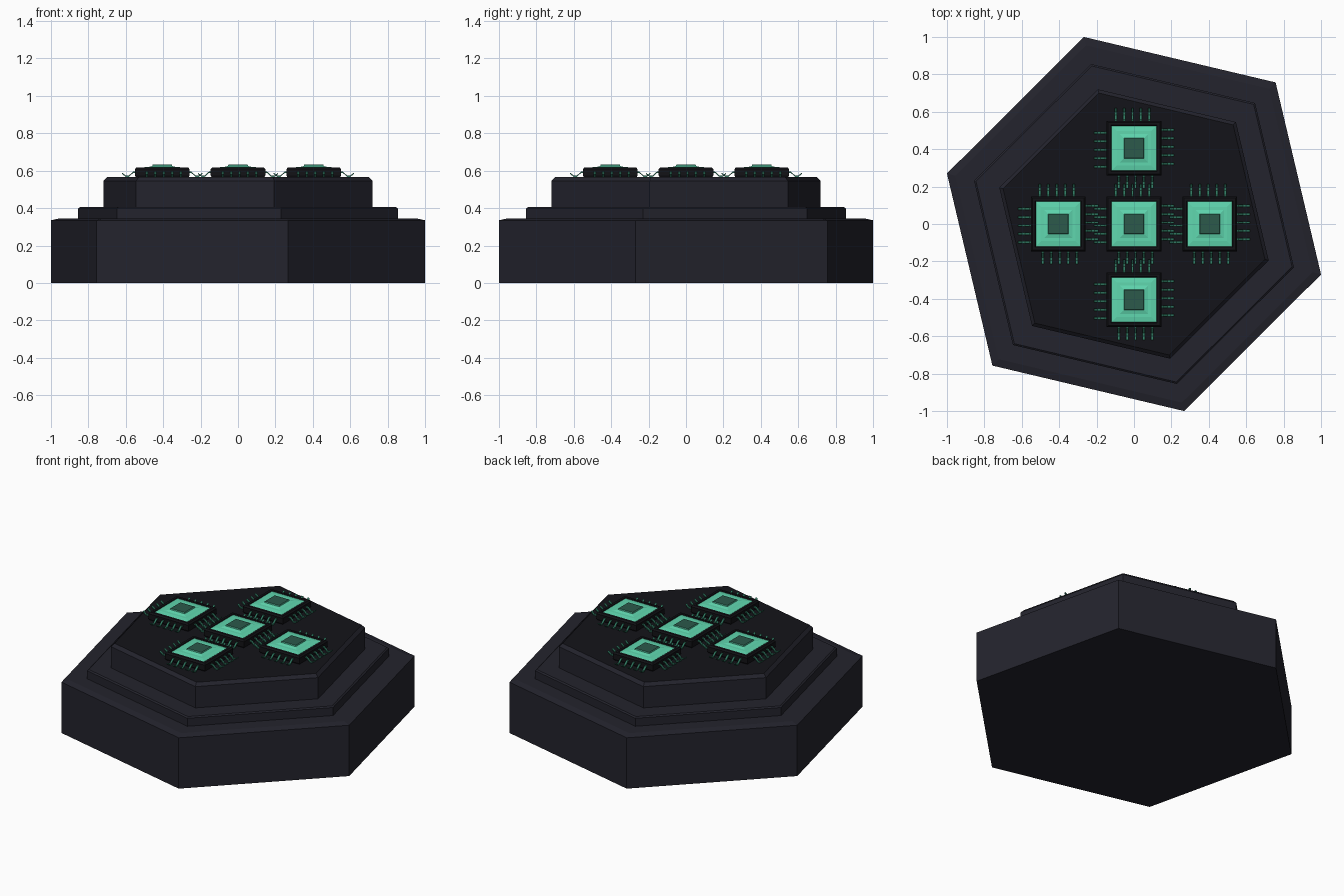
import bpy, bmesh, math
from mathutils import Matrix

if "Cube" in bpy.data.objects:
    bpy.data.objects.remove(bpy.data.objects["Cube"])


def material(name, r, g, b):
    m = bpy.data.materials.new(name)
    m.diffuse_color = (r, g, b, 1)
    m.use_nodes = True
    m.node_tree.nodes["Principled BSDF"].inputs["Base Color"].default_value = m.diffuse_color
    return m


NAVY = material("dark navy", 0.017, 0.017, 0.026)
DECK = material("deck black", 0.007, 0.007, 0.010)
BLACK = material("chip black", 0.006, 0.006, 0.008)
MINT = material("mint green", 0.115, 0.68, 0.43)
TEAL = material("mid green", 0.06, 0.36, 0.23)
PAD = material("core green", 0.025, 0.10, 0.07)
PIN = material("pin green", 0.03, 0.19, 0.12)


def finish(bm, name, mats):
    bmesh.ops.recalc_face_normals(bm, faces=bm.faces)
    me = bpy.data.meshes.new(name)
    bm.to_mesh(me)
    bm.free()
    for m in mats:
        me.materials.append(m)
    ob = bpy.data.objects.new(name, me)
    bpy.context.collection.objects.link(ob)
    return ob


def loft(bm, outline, steps, centre=(0, 0), cap_mat=0, mats=None):
    """Stack scaled copies of an outline; steps are (scale, z)."""
    rings = [[bm.verts.new((centre[0] + x * s, centre[1] + y * s, z))
              for x, y in outline] for s, z in steps]
    n = len(outline)
    bm.faces.new(rings[0][::-1])
    for k, (a, b) in enumerate(zip(rings, rings[1:])):
        for i in range(n):
            f = bm.faces.new((a[i], a[(i + 1) % n], b[(i + 1) % n], b[i]))
            f.material_index = mats[k] if mats else 0
    bm.faces.new(rings[-1]).material_index = cap_mat


# rotated hexagon, symmetric through the centre
half = [(-0.268, 1.0), (-1.0, 0.27), (-0.757, -0.757)]
HEX = half + [(-x, -y) for x, y in half]
SQUARE = [(-1, -1), (1, -1), (1, 1), (-1, 1)]

# stepped pedestal: base, middle step and top deck
for name, steps, mats, cap in (
        ("pedestal_base", [(1, 0), (1, 0.335), (0.955, 0.345)], [NAVY], 0),
        ("middle_step", [(0.855, 0.33), (0.855, 0.398), (0.845, 0.405)], [NAVY], 0),
        ("top_deck", [(0.72, 0.39), (0.72, 0.545), (0.70, 0.565)], [NAVY, DECK], 1)):
    bm = bmesh.new()
    loft(bm, HEX, steps, cap_mat=cap)
    finish(bm, name, mats)


def box_pin(bm, turn, across, path, width):
    """Bent flat leg: path of (distance, z) swept at a sideways offset."""
    t = 0.007
    rings = []
    for d, z in path:
        rings.append([bm.verts.new(turn @ p) for p in (
            Matrix.Translation((d, across + sy * width / 2, z + sz * t / 2)).translation
            for sy, sz in ((-1, -1), (1, -1), (1, 1), (-1, 1)))])
    for a, b in zip(rings, rings[1:]):
        for i in range(4):
            bm.faces.new((a[i], a[(i + 1) % 4], b[(i + 1) % 4], b[i]))
    bm.faces.new(rings[0][::-1])
    bm.faces.new(rings[-1])


D = 0.405
PATH = [(0.12, 0.592), (0.155, 0.592), (0.178, 0.571), (0.195, 0.571), (0.215, 0.586)]
spots = {"centre": (0, 0), "right": (D, 0), "left": (-D, 0),
         "back": (0, D), "front": (0, -D)}

for label, (cx, cy) in spots.items():
    # package with raised rim and sunken window
    bm = bmesh.new()
    loft(bm, SQUARE, [(0.138, 0.56), (0.146, 0.575), (0.146, 0.608), (0.138, 0.618),
                      (0.124, 0.618), (0.120, 0.612)], (cx, cy))
    finish(bm, "chip_body_" + label, [BLACK])

    # glowing plate: mint border, sloped core, dark top
    bm = bmesh.new()
    loft(bm, SQUARE, [(0.119, 0.605), (0.119, 0.615), (0.092, 0.619), (0.076, 0.619),
                      (0.054, 0.625), (0.051, 0.632)],
         (cx, cy), cap_mat=2, mats=[0, 0, 0, 0, 1])
    finish(bm, "chip_core_" + label, [MINT, TEAL, PAD])

    # rows of legs on all four sides
    bm = bmesh.new()
    for q in range(4):
        turn = Matrix.Translation((cx, cy, 0)) @ Matrix.Rotation(q * math.pi / 2, 4, 'Z')
        shift = 0.008
        for i in range(-2, 3):
            box_pin(bm, turn, i * 0.045 + shift, PATH, 0.013)
    finish(bm, "chip_legs_" + label, [PIN])
